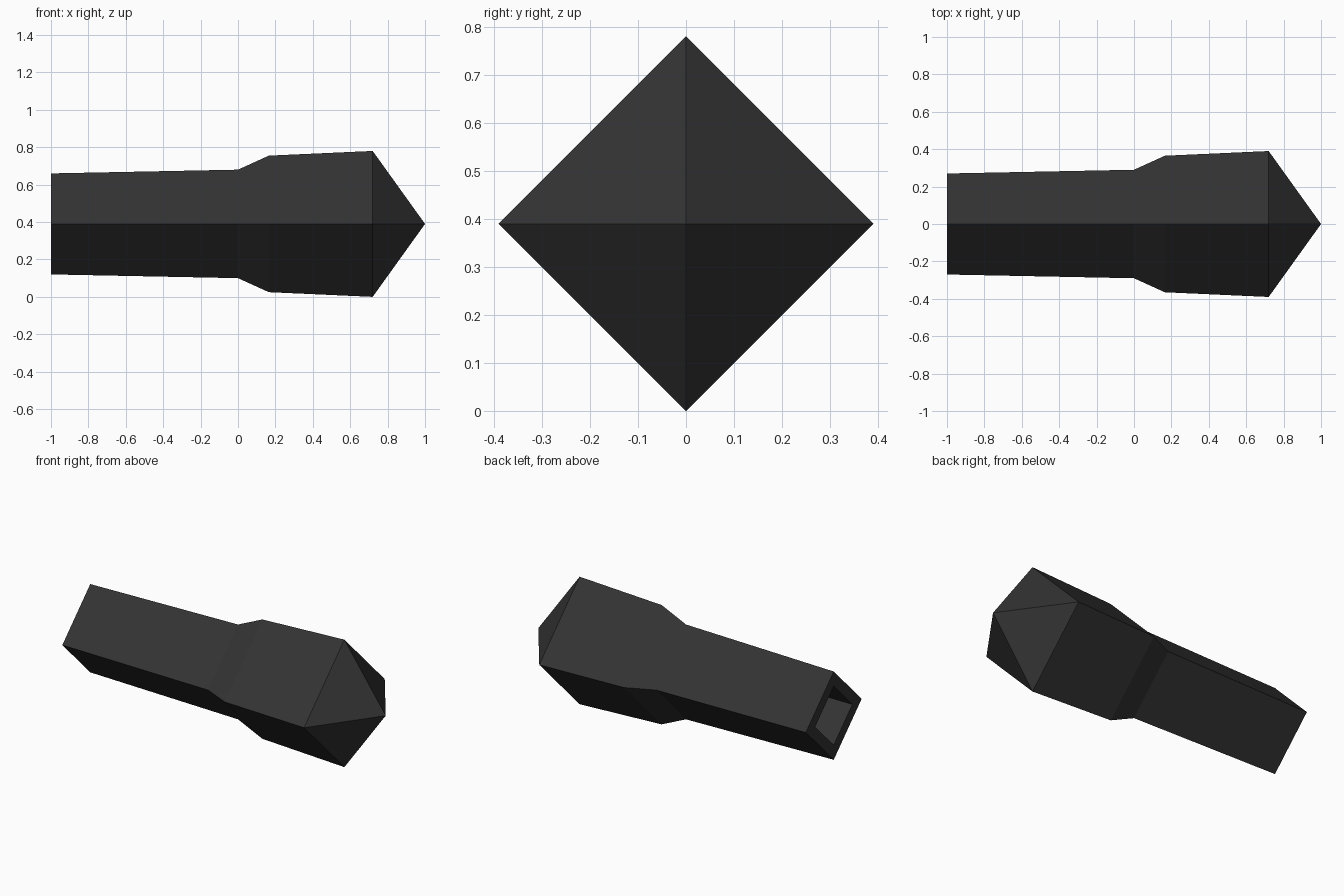
import bpy, bmesh, math

if "Cube" in bpy.data.objects:
    bpy.data.objects.remove(bpy.data.objects["Cube"])

CENTRE_Z = 0.39
SIDES = 4

dark = bpy.data.materials.new("charcoal")
dark.diffuse_color = (0.033, 0.033, 0.033, 1)
dark.use_nodes = True
dark.node_tree.nodes["Principled BSDF"].inputs["Base Color"].default_value = dark.diffuse_color

# Half profile (x, radius): bore floor, bore wall, rear rim, shaft, flare, head, point
profile = [(-0.2, 0.0), (-0.2, 0.18), (-1.0, 0.18), (-1.0, 0.27), (0.0, 0.29),
           (0.165, 0.365), (0.72, 0.39), (1.0, 0.0)]


def lathe_x(name, points, sides, material):
    """Turn a profile around the long axis into a flat-sided body."""
    bm = bmesh.new()
    verts = [bm.verts.new((x, 0, CENTRE_Z + r)) for x, r in points]
    edges = [bm.edges.new(pair) for pair in zip(verts, verts[1:])]
    bmesh.ops.spin(bm, geom=verts + edges, cent=(0, 0, CENTRE_Z), axis=(1, 0, 0),
                   angle=math.tau, steps=sides, use_duplicate=False)
    bmesh.ops.remove_doubles(bm, verts=bm.verts, dist=0.0005)
    bmesh.ops.recalc_face_normals(bm, faces=bm.faces)
    mesh = bpy.data.meshes.new(name)
    bm.to_mesh(mesh)
    bm.free()
    mesh.materials.append(material)
    obj = bpy.data.objects.new(name, mesh)
    bpy.context.collection.objects.link(obj)
    return obj


# Hollow shaft with flared, pointed head
lathe_x("pointed_hollow_dart", profile, SIDES, dark)
